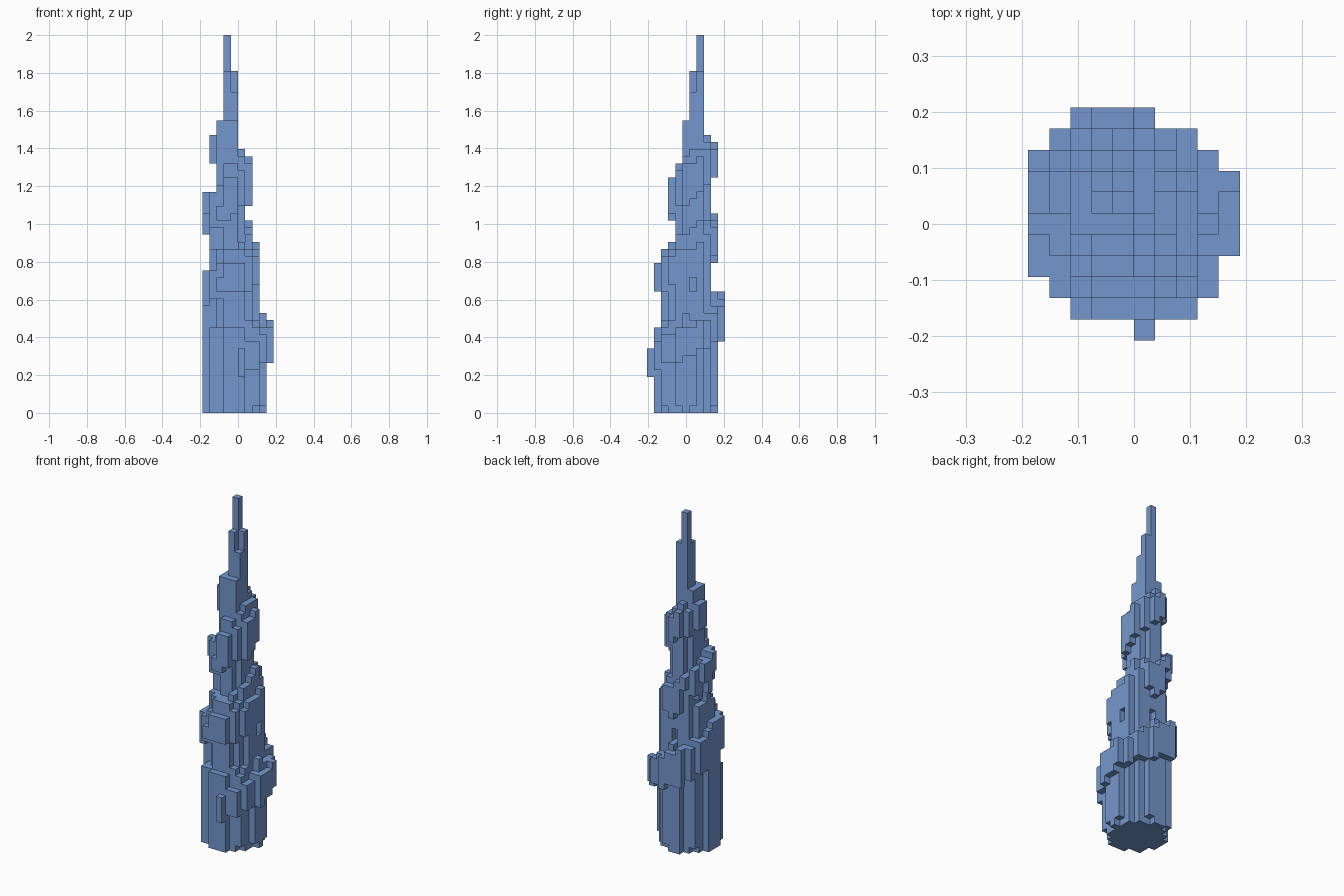
import bpy, bmesh, math

if "Cube" in bpy.data.objects:
    bpy.data.objects.remove(bpy.data.objects["Cube"], do_unlink=True)

V = 2 / 53            # block size
NX, NY, NZ = 10, 11, 53

COLOR = (0.175, 0.31, 0.61, 1)
stone = bpy.data.materials.new("steel_blue")
stone.use_nodes = True
stone.diffuse_color = COLOR
stone.node_tree.nodes["Principled BSDF"].inputs["Base Color"].default_value = COLOR


def turn(i, j, cx, cy):
    """Fraction of a turn, counterclockwise from the front."""
    return (math.atan2(i - cx, -(j - cy)) / math.tau) % 1


def lerp_table(table, x):
    for (x0, y0), (x1, y1) in zip(table, table[1:]):
        if x <= x1:
            f = max(0, (x - x0) / (x1 - x0))
            return y0 + (y1 - y0) * f
    return table[-1][1]


# Tiers: centre x, centre y, radius, radius above the ledge, ledge height, climb per turn
TIERS = [(3.9, 4.95, 4.3, 4.12, 0.445, 0.39),
         (3.9, 5.3, 3.55, 2.95, 0.87, 0.37),
         (3.4, 6, 2.35, 2.35, 1.32, 0.27),
         (3, 6, 1.42, 1.42, 1.55, 0)]


def in_tier(i, j, z):
    for cx, cy, lower, upper, ledge, climb in TIERS:
        t = turn(i, j, cx, cy)
        r = lower if z < ledge else upper
        if z < V:
            r -= 0.15
        if t > 0.8 and z > ledge:      # the ledge narrows as it closes its turn
            r -= 0.8
        if math.hypot(i - cx, j - cy) <= r and z < min(ledge + climb * t, 1.55):
            return True
    return False


# Spiral band: height by turns, then outer radius by height
RISE = [(0, 0.265), (0.25, 0.375), (0.5, 0.5), (0.75, 0.63), (0.93, 0.704),
        (1.05, 0.72), (1.25, 0.79), (1.5, 0.905), (1.75, 1.04), (2, 1.135),
        (2.25, 1.23), (2.5, 1.355), (2.7, 1.39), (2.85, 1.42)]
REACH = [(0.25, 5.2), (0.39, 5.42), (0.41, 5.42), (0.47, 5.3), (0.52, 5.42),
         (0.54, 5.42), (0.63, 4.9), (0.7, 4.5), (0.72, 4.4), (0.75, 4.1),
         (0.79, 3.95), (0.93, 3.7), (0.95, 3.2), (1, 3.55), (1.13, 3.35),
         (1.35, 2.9), (1.45, 2.3)]


def in_band(i, j, z):
    f = min(1, max(0, (z - 0.7) / 0.4))
    cx, cy = 4 - 0.8 * f, 5 + 1.2 * f
    for n in range(3):
        turns = turn(i, j, cx, cy) + n
        mid = lerp_table(RISE, turns)
        half = 0.1 if 0.45 < mid < 0.66 or 0.85 < mid < 1.3 else 0.079
        if 0.01 < turns < 2.85 and abs(z - mid) < half:
            if math.hypot(i - cx, j - cy) <= lerp_table(REACH, mid):
                return True
    return False


def is_window(i, j, k):
    return k in (17, 18) and ((i >= 7 and j == 6) or (i == 4 and j >= 8))


# Spire: stepped columns at the top
SPIRE = {(3, 7): 2.0, (3, 6): 1.81, (4, 7): 1.81, (4, 6): 1.70}

parts = {"tower_tiers": set(), "spiral_band": set(), "spire": set()}
for i in range(NX):
    for j in range(NY):
        for k in range(NZ):
            z = (k + 0.5) * V
            if is_window(i, j, k):
                continue
            if in_tier(i, j, z):
                parts["tower_tiers"].add((i, j, k))
            elif in_band(i, j, z):
                parts["spiral_band"].add((i, j, k))
            elif z > 1.3 and z < SPIRE.get((i, j), 0):
                parts["spire"].add((i, j, k))
solid = set().union(*parts.values())


def build(name, cells):
    """Mesh of the outward faces of the blocks."""
    bm = bmesh.new()
    verts = {}

    def vert(p):
        if p not in verts:
            verts[p] = bm.verts.new(((p[0] - NX / 2) * V, (p[1] - NY / 2) * V, p[2] * V))
        return verts[p]

    for cell in sorted(cells):
        for axis in range(3):
            for side in (0, 1):
                near = list(cell)
                near[axis] += 2 * side - 1
                if tuple(near) in solid:
                    continue
                a, b = (axis + 1) % 3, (axis + 2) % 3
                quad = []
                for da, db in ((0, 0), (1, 0), (1, 1), (0, 1)):
                    p = list(cell)
                    p[axis] += side
                    p[a] += da
                    p[b] += db
                    quad.append(vert(tuple(p)))
                bm.faces.new(quad if side else quad[::-1])
    mesh = bpy.data.meshes.new(name)
    bm.to_mesh(mesh)
    bm.free()
    mesh.materials.append(stone)
    bpy.context.collection.objects.link(bpy.data.objects.new(name, mesh))


for name, cells in parts.items():
    build(name, cells)
